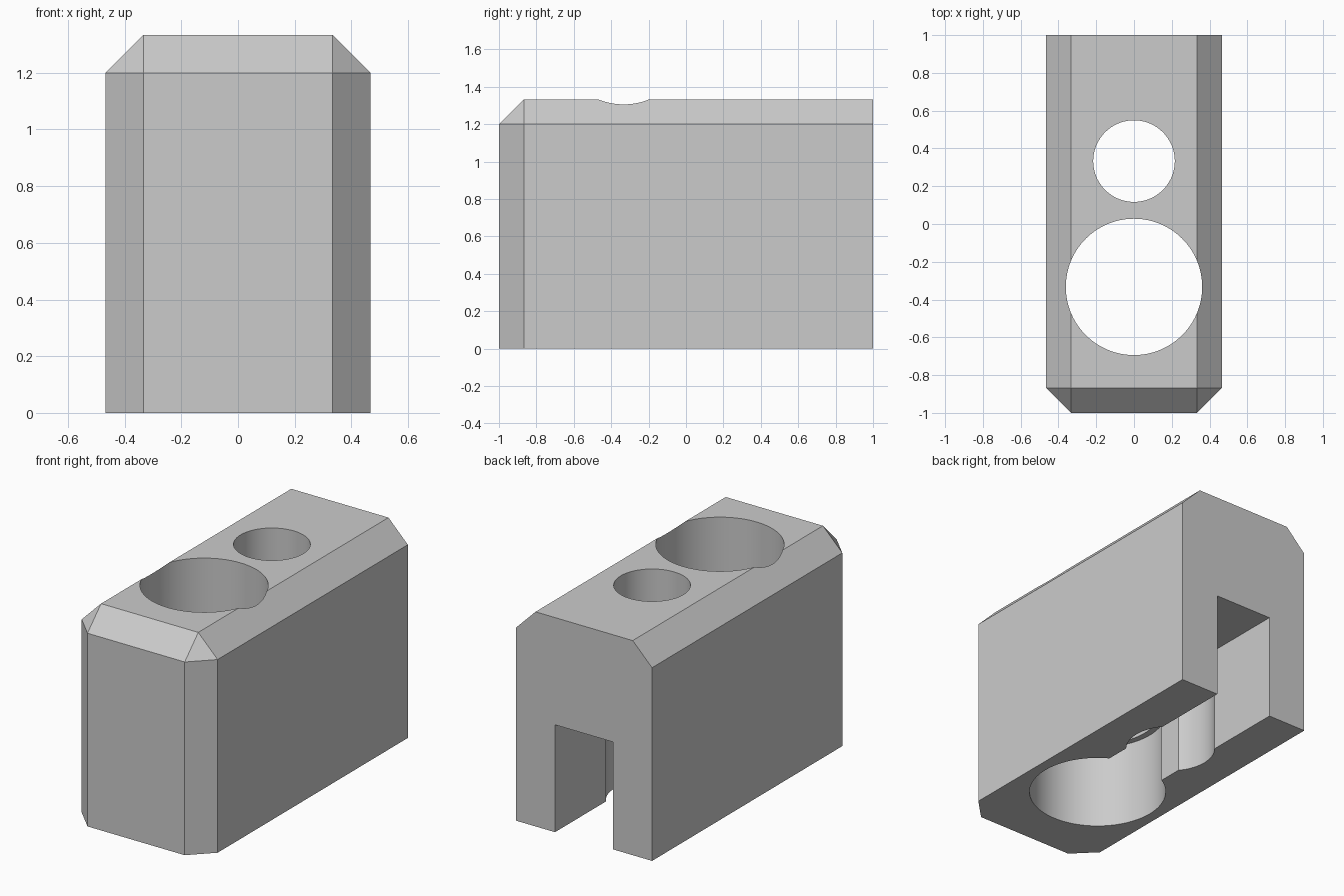
import bpy, bmesh
from math import radians

cube = bpy.data.objects.get("Cube")
if cube:
    bpy.data.objects.remove(cube, do_unlink=True)

grey = bpy.data.materials.new("light_grey")
grey.use_nodes = True
colour = (0.6, 0.6, 0.6, 1)
grey.diffuse_color = colour
grey.node_tree.nodes["Principled BSDF"].inputs["Base Color"].default_value = colour

W, H, C = 0.467, 1.333, 0.133   # half width, height, chamfer


def finish(name, bm):
    mesh = bpy.data.meshes.new(name)
    bmesh.ops.recalc_face_normals(bm, faces=bm.faces)
    bm.to_mesh(mesh)
    bm.free()
    obj = bpy.data.objects.new(name, mesh)
    bpy.context.collection.objects.link(obj)
    mesh.materials.append(grey)
    return obj


def block_body():
    # Block with chamfered front corners and top edges, square at the back
    bm = bmesh.new()
    for s in (-1, 1):
        for z in (0, H - C):
            for x, y in ((W - C, -1), (W, C - 1), (W, 1)):
                bm.verts.new((s * x, y, z))
        for y in (C - 1, 1):
            bm.verts.new((s * (W - C), y, H))
    bmesh.ops.convex_hull(bm, input=bm.verts)
    bmesh.ops.dissolve_limit(bm, angle_limit=radians(1), verts=bm.verts, edges=bm.edges)
    return finish("block_body", bm)


def stepped_hole(name, y, lower, upper, step=0.533):
    # Turned cutter: wide bore below, narrower bore above
    bm = bmesh.new()
    profile = ((lower, -0.2), (lower, step), (upper, step), (upper, H + 0.2))
    rings = []
    for r, z in profile:
        ring = bmesh.ops.create_circle(bm, radius=r, segments=96)["verts"]
        for v in ring:
            v.co.y += y
            v.co.z = z
        rings.append(ring)
    n = len(rings[0])
    for a, b in zip(rings, rings[1:]):
        for i in range(n):
            j = (i + 1) % n
            bm.faces.new((a[i], a[j], b[j], b[i]))
    bm.faces.new(rings[0])
    bm.faces.new(rings[-1])
    return finish(name, bm)


def slot():
    # Open channel from the back into the large bore
    bm = bmesh.new()
    bmesh.ops.create_cube(bm, size=1)
    for v in bm.verts:
        v.co.x *= 0.4
        v.co.y = 1.2 if v.co.y > 0 else -0.333
        v.co.z = 0.667 if v.co.z > 0 else -0.1
    return finish("slot_cutter", bm)


body = block_body()
cutters = [
    stepped_hole("large_hole_cutter", -0.333, 0.4, 0.361),
    stepped_hole("small_hole_cutter", 0.333, 0.26, 0.216),
    slot(),
]
bpy.ops.object.select_all(action="DESELECT")
bpy.context.view_layer.objects.active = body
body.select_set(True)
for cutter in cutters:
    cutter.hide_render = True
    mod = body.modifiers.new(cutter.name, "BOOLEAN")
    mod.operation = "DIFFERENCE"
    mod.solver = "EXACT"
    mod.object = cutter
    bpy.ops.object.modifier_apply(modifier=mod.name)
for cutter in cutters:
    bpy.data.objects.remove(cutter, do_unlink=True)

bpy.ops.object.shade_smooth_by_angle(angle=radians(20))
